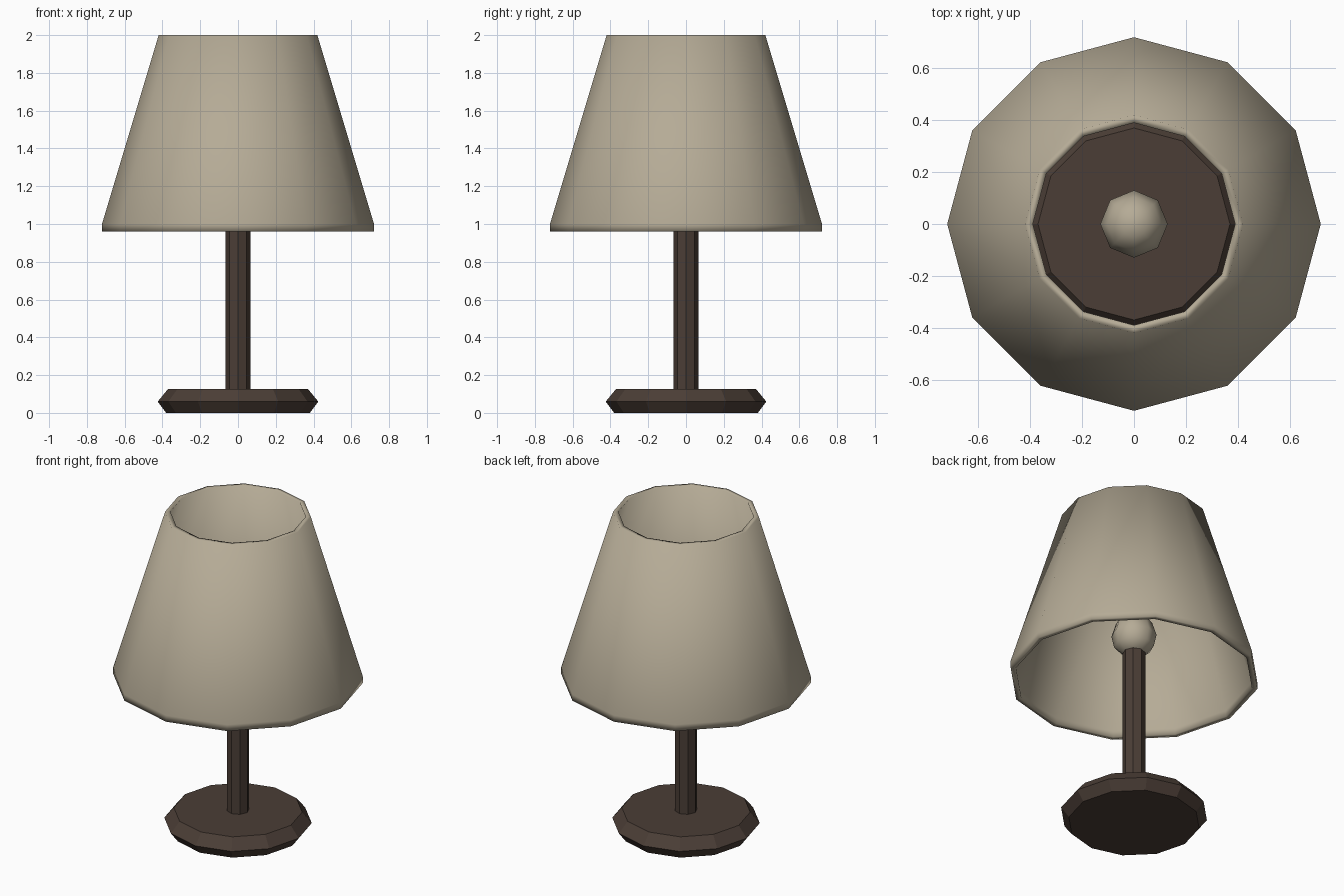
import bpy, bmesh
from math import cos, sin, tau, radians

cube = bpy.data.objects.get("Cube")
if cube:
    bpy.data.objects.remove(cube, do_unlink=True)


def make_material(name, rgb):
    mat = bpy.data.materials.new(name)
    mat.use_nodes = True
    colour = (*rgb, 1.0)
    mat.diffuse_color = colour
    for node in mat.node_tree.nodes:
        if node.type == 'BSDF_PRINCIPLED':
            node.inputs["Base Color"].default_value = colour
            node.inputs["Roughness"].default_value = 0.8
    return mat


def lathe(name, profile, sides, mat, closed=False, smooth=None):
    """Turn (radius, height) points round z; cap the ends unless closed."""
    bm = bmesh.new()
    rings = [[bm.verts.new((r * cos(tau * i / sides), r * sin(tau * i / sides), z))
              for i in range(sides)] for r, z in profile]
    pairs = list(zip(rings, rings[1:]))
    if closed:
        pairs.append((rings[-1], rings[0]))
    else:
        bm.faces.new(rings[0])
        bm.faces.new(rings[-1])
    for low, high in pairs:
        for i in range(sides):
            j = (i + 1) % sides
            bm.faces.new((low[i], low[j], high[j], high[i]))
    bmesh.ops.recalc_face_normals(bm, faces=bm.faces)
    mesh = bpy.data.meshes.new(name)
    bm.to_mesh(mesh)
    bm.free()
    mesh.materials.append(mat)
    obj = bpy.data.objects.new(name, mesh)
    bpy.context.collection.objects.link(obj)
    if smooth is not None:
        bpy.ops.object.select_all(action='DESELECT')
        obj.select_set(True)
        bpy.context.view_layer.objects.active = obj
        bpy.ops.object.shade_smooth_by_angle(angle=radians(smooth))
    return obj


wood = make_material("dark wood", (0.070, 0.048, 0.037))
fabric = make_material("cream fabric", (0.462, 0.407, 0.305))

# Faceted foot with a bevelled rim
lathe("base", [(0.38, 0), (0.425, 0.06), (0.37, 0.127)], 12, wood)

# Octagonal post
lathe("post", [(0.065, 0.12), (0.065, 1.125)], 8, wood)

# Bulb with a small flat tip
lathe("bulb", [(0.06, 1.12), (0.115, 1.17), (0.13, 1.24),
               (0.105, 1.32), (0.05, 1.37)], 8, fabric, smooth=50)

# Hollow shade: outer wall up, rim, inner wall down
lathe("shade", [(0.72, 0.96), (0.72, 1.0), (0.42, 2.0),
                (0.39, 2.0), (0.688, 1.0), (0.688, 0.96)],
      12, fabric, closed=True, smooth=180)
